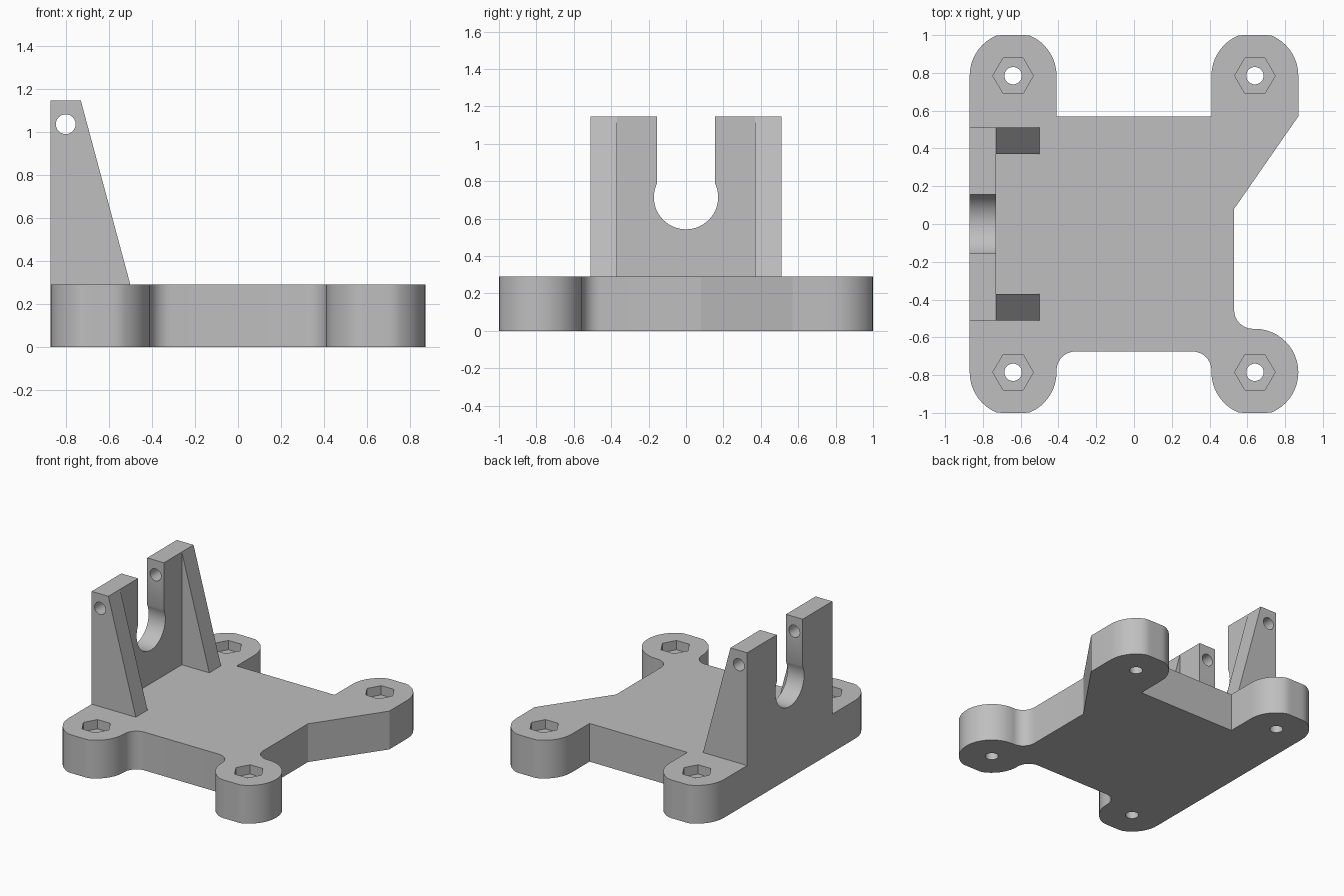
import bpy
import bmesh
from math import cos, sin, radians
from mathutils import Vector

if "Cube" in bpy.data.objects:
    bpy.data.objects.remove(bpy.data.objects["Cube"], do_unlink=True)

# Main dimensions
BASE_H, TOP = 0.29, 1.145
PAD_X, PAD_Y, PAD_R = 0.64, 0.785, 0.23
SIDE, BACK = -0.87, -0.73          # outer and inner face of the upright
HOLE_R = 0.046

grey = bpy.data.materials.new("plain grey")
grey.use_nodes = True
grey.diffuse_color = (0.52, 0.52, 0.52, 1)
grey.node_tree.nodes["Principled BSDF"].inputs["Base Color"].default_value = grey.diffuse_color


def arc(cx, cy, r, start, end, steps=24):
    angles = [radians(start + (end - start) * i / steps) for i in range(steps + 1)]
    return [(cx + r * cos(a), cy + r * sin(a)) for a in angles]


def prism(name, profile, axis, low, high):
    """Extrude a 2D profile along the x, y or z axis."""
    place = {"x": lambda p: (low, p[0], p[1]),
             "y": lambda p: (p[0], low, p[1]),
             "z": lambda p: (p[0], p[1], low)}[axis]
    bm = bmesh.new()
    face = bm.faces.new([bm.verts.new(place(p)) for p in profile])
    grown = bmesh.ops.extrude_face_region(bm, geom=[face])["geom"]
    shift = Vector([high - low if a == axis else 0 for a in "xyz"])
    bmesh.ops.translate(bm, vec=shift, verts=[v for v in grown if isinstance(v, bmesh.types.BMVert)])
    bmesh.ops.remove_doubles(bm, verts=bm.verts, dist=0.0001)
    bmesh.ops.recalc_face_normals(bm, faces=bm.faces)
    mesh = bpy.data.meshes.new(name)
    bm.to_mesh(mesh)
    bm.free()
    mesh.materials.append(grey)
    obj = bpy.data.objects.new(name, mesh)
    bpy.context.collection.objects.link(obj)
    return obj


def activate(obj):
    bpy.ops.object.select_all(action="DESELECT")
    obj.select_set(True)
    bpy.context.view_layer.objects.active = obj


def cut(obj, cutter):
    cutter.hide_render = True
    mod = obj.modifiers.new("cut", "BOOLEAN")
    mod.operation, mod.solver, mod.object = "DIFFERENCE", "EXACT", cutter
    activate(obj)
    bpy.ops.object.modifier_apply(modifier=mod.name)
    bpy.data.objects.remove(cutter, do_unlink=True)


def smooth(obj):
    activate(obj)
    bpy.ops.object.shade_smooth_by_angle(angle=radians(25))


# Base plate outline, counterclockwise from the front left corner of the plan
outline = arc(-PAD_X, -PAD_Y, PAD_R, 180, 360)
outline += arc(-0.31, -0.775, 0.1, 180, 90, 10)
outline += arc(0.31, -0.775, 0.1, 90, 0, 10)
outline += arc(PAD_X, -PAD_Y, PAD_R, 180, 450, 36)
outline += arc(0.63, -0.455, 0.1, 270, 180, 10)
outline += [(0.53, 0.08), (0.87, 0.57)]
outline += arc(PAD_X, PAD_Y, PAD_R, 0, 180)
outline += [(0.41, 0.57), (-0.41, 0.57)]
outline += arc(-PAD_X, PAD_Y, PAD_R, 0, 180)
outline = [(x, max(-1, min(1, y))) for x, y in outline]
base = prism("base_plate", outline, "z", 0, BASE_H)

# Screw holes with hexagonal nut pockets
for sx in (-1, 1):
    for sy in (-1, 1):
        x, y = sx * PAD_X, sy * PAD_Y
        cut(base, prism("screw_cutter", arc(x, y, HOLE_R, 0, 360), "z", -0.1, 0.5))
        cut(base, prism("nut_cutter", arc(x, y, 0.107, 0, 360, 6), "z", BASE_H - 0.07, 0.5))
smooth(base)

# Upright plate with a keyhole slot
slot = arc(0, 0.715, 0.172, 25.7, -205.7, 36)
wall = [(-0.51, BASE_H), (0.51, BASE_H), (0.51, TOP), (0.155, TOP)]
wall += slot + [(-0.155, TOP), (-0.51, TOP)]
upright = prism("upright_plate", wall, "x", SIDE, BACK)

# Cross pin hole through both arms
cut(upright, prism("pin_cutter", arc(-0.8, 1.035, HOLE_R, 0, 360), "y", -0.7, 0.7))
smooth(upright)

# Triangular ribs bracing the upright
for name, low in (("front_rib", -0.51), ("back_rib", 0.37)):
    prism(name, [(BACK, BASE_H), (-0.5, BASE_H), (BACK, TOP)], "y", low, low + 0.14)
